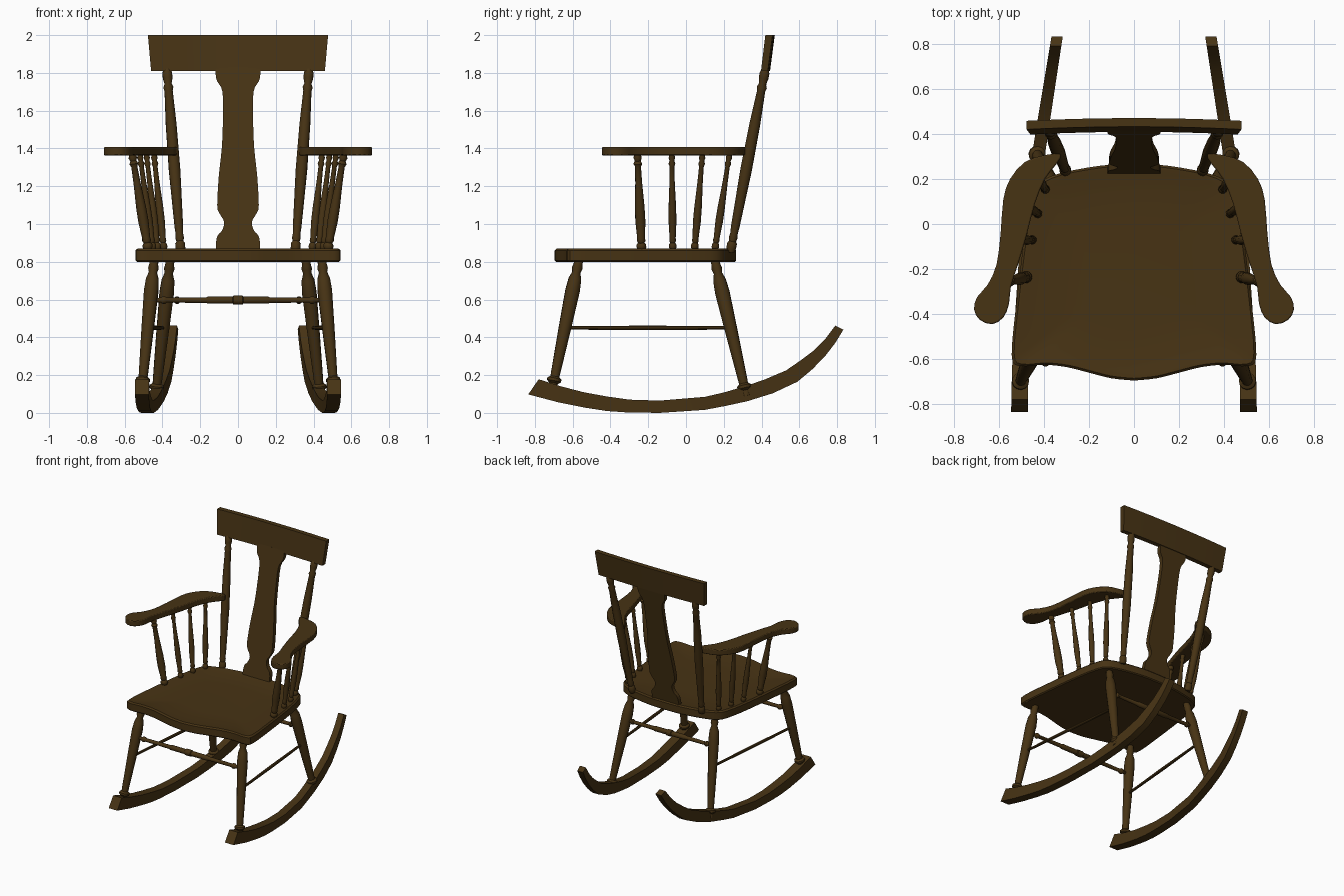
import bpy, bmesh, math
from mathutils import Vector

if "Cube" in bpy.data.objects:
    bpy.data.objects.remove(bpy.data.objects["Cube"])

wood = bpy.data.materials.new("dark brown wood")
wood.diffuse_color = (0.063, 0.033, 0.007, 1)
wood.use_nodes = True
wood.node_tree.nodes["Principled BSDF"].inputs["Base Color"].default_value = wood.diffuse_color


def finish(name, bm, angle=35):
    bmesh.ops.recalc_face_normals(bm, faces=bm.faces)
    me = bpy.data.meshes.new(name)
    bm.to_mesh(me)
    bm.free()
    me.materials.append(wood)
    ob = bpy.data.objects.new(name, me)
    bpy.context.collection.objects.link(ob)
    bpy.ops.object.select_all(action='DESELECT')
    ob.select_set(True)
    bpy.context.view_layer.objects.active = ob
    bpy.ops.object.shade_smooth_by_angle(angle=math.radians(angle))
    return ob


def loft(name, rings, angle=35):
    """Skin closed rings of equal length and cap both ends."""
    bm = bmesh.new()
    vs = [[bm.verts.new(p) for p in r] for r in rings]
    n = len(vs[0])
    for a, b in zip(vs, vs[1:]):
        for i in range(n):
            j = (i + 1) % n
            bm.faces.new((a[i], a[j], b[j], b[i]))
    bm.faces.new(vs[0][::-1])
    bm.faces.new(vs[-1])
    return finish(name, bm, angle)


def turned(name, p0, p1, profile, sides=12):
    """Lathe-turned rod from p0 to p1; profile is (fraction, radius)."""
    p0, p1 = Vector(p0), Vector(p1)
    q = (p1 - p0).to_track_quat('Z', 'Y')
    rings = []
    for t, r in profile:
        c = p0.lerp(p1, t)
        rings.append([c + q @ Vector((r * math.cos(2 * math.pi * k / sides),
                                      r * math.sin(2 * math.pi * k / sides), 0))
                      for k in range(sides)])
    return loft(name, rings, 40)


def smooth(pts, closed=False, steps=3):
    """Catmull-Rom curve through 2D points."""
    n, out = len(pts), []
    for i in range(n if closed else n - 1):
        idx = [i - 1, i, i + 1, i + 2]
        idx = [k % n if closed else min(max(k, 0), n - 1) for k in idx]
        a, b, c, d = [Vector(pts[k]) for k in idx]
        for s in range(steps):
            t = s / steps
            out.append(0.5 * (2 * b + (c - a) * t + (2 * a - 5 * b + 4 * c - d) * t * t
                              + (3 * b - a - 3 * c + d) * t ** 3))
    if not closed:
        out.append(Vector(pts[-1]))
    return out


def interp(x, table):
    for (x0, y0), (x1, y1) in zip(table, table[1:]):
        if x <= x1:
            return y0 + (y1 - y0) * (x - x0) / (x1 - x0)
    return table[-1][1]


# seat: wavy front, rounded rim, shallow dish
half = smooth([(0, -.695), (.1, -.685), (.2, -.66), (.3, -.635), (.4, -.625), (.51, -.63),
               (.543, -.58), (.52, -.33), (.485, -.05), (.455, .1), (.42, .18), (.33, .225),
               (.14, .26), (0, .265)])
outline = half + [Vector((-p.x, p.y)) for p in half[-2:0:-1]]
rings = []
for z, s in ((.80, .985), (.807, 1), (.86, 1), (.87, .98), (.868, .93), (.86, .84), (.856, .5)):
    rings.append([(p.x * s, -.2 + (p.y + .2) * s, z) for p in outline])
loft("seat", rings)

# splat: vase-shaped back board
prof = smooth([(.86, .118), (.93, .112), (.965, .085), (1.01, .073), (1.06, .1), (1.1, .11),
               (1.25, .102), (1.4, .086), (1.55, .08), (1.7, .082), (1.755, .11), (1.79, .118),
               (1.83, .118)])
rings = []
for z, w in prof:
    y = .24 + (z - .87) * .195
    rings.append([(-w, y - .016, z), (w, y - .016, z), (w, y + .016, z), (-w, y + .016, z)])
loft("back_splat", rings)

# crest rail: leaning, slightly bowed board
rings = []
for i in range(13):
    u = i / 6 - 1
    b = .012 * (1 - u * u)
    rings.append([(.46 * u, .397 + b, 1.81), (.46 * u, .433 + b, 1.81),
                  (.477 * u, .458 + b, 2.0), (.477 * u, .420 + b, 2.0)])
loft("crest_rail", rings)

post = [(0, .02), (.02, .026), (.05, .026), (.06, .019), (.08, .023), (.1, .02), (.14, .023),
        (.45, .031), (.7, .029), (.88, .022), (.9, .027), (.92, .019), (.95, .026), (.98, .026), (1, .018)]
leg = [(0, .022), (.04, .024), (.055, .038), (.075, .038), (.09, .024), (.12, .025),
       (.45, .033), (.75, .039), (.84, .034), (.89, .022), (.92, .028), (.95, .024), (1, .022)]
spindle = [(0, .013), (.03, .021), (.06, .021), (.08, .014), (.1, .019), (.13, .017),
           (.3, .022), (.45, .021), (.7, .015), (.87, .013), (.9, .019), (.93, .013), (.96, .018), (1, .014)]
stretcher = [(0, .01), (.06, .013), (.07, .02), (.085, .02), (.095, .013), (.32, .015), (.33, .019),
             (.47, .019), (.475, .024), (.525, .024), (.53, .019),
             (.67, .019), (.68, .015), (.905, .013), (.915, .02), (.93, .02), (.94, .013), (1, .01)]

# rocker side profile: (y, z) along the top edge and the bottom edge
top = [(-.78, .178), (-.66, .14), (-.545, .11), (-.42, .087), (-.3, .07), (-.14, .065), (.1, .085),
       (.2, .108), (.31, .14), (.42, .178), (.53, .225), (.61, .28), (.68, .333), (.74, .395), (.79, .462)]
low = [(-.835, .098), (-.68, .057), (-.53, .027), (-.42, .01), (-.32, .003), (-.14, 0), (.1, .016),
       (.21, .037), (.325, .062), (.46, .104), (.59, .165), (.67, .232), (.74, .305), (.79, .37), (.833, .44)]
plan = [(-.84, .508), (-.6, .505), (0, .47), (.4, .41), (.84, .34)]

# armrest outline seen from above
arm = [(.325, .31), (.40, .305), (.485, .275), (.55, .2), (.58, .11), (.592, -.04), (.61, -.18),
       (.65, -.27), (.697, -.325), (.71, -.38), (.685, -.425), (.63, -.445), (.58, -.415),
       (.555, -.355), (.547, -.28), (.515, -.18), (.475, -.045), (.44, .09), (.395, .2), (.345, .265)]
arm = smooth(arm, True, 2)

for s, side in ((-1, "left"), (1, "right")):
    # rockers
    rings = []
    for t, l in zip(top, low):
        c = [(interp(p[0], plan), .0375 - .0075 * (p[0] + .84)) for p in (t, l)]
        rings.append([(s * (c[0][0] - c[0][1]), *t), (s * (c[0][0] + c[0][1]), *t),
                      (s * (c[1][0] + c[1][1]), *l), (s * (c[1][0] - c[1][1]), *l)])
    loft("rocker_" + side, rings, 20)
    # legs and back posts
    turned("front_leg_" + side, (s * .508, -.707, .13), (s * .443, -.565, .82), leg)
    turned("rear_leg_" + side, (s * .435, .32, .09), (s * .358, .15, .82), leg)
    turned("back_post_" + side, (s * .303, .235, .85), (s * .376, .42, 1.82), post)
    # arm with four spindles
    ob = loft("armrest_" + side, [[(s * p.x, p.y, z) for p in arm] for z in (1.363, 1.408)])
    bev = ob.modifiers.new("rounded edge", 'BEVEL')
    bev.width, bev.segments, bev.limit_method, bev.angle_limit = .006, 2, 'ANGLE', math.radians(50)
    for i, (x0, y0, x1, y1, k) in enumerate(((.475, -.235, .56, -.257, 1.25), (.45, -.07, .52, -.075, .95),
                                             (.425, .045, .485, .087, .95), (.392, .152, .445, .23, .95))):
        turned(f"arm_spindle_{side}_{i + 1}", (s * x0, y0, .86), (s * x1, y1, 1.37),
               [(t, r * k) for t, r in spindle], 10)
    # side stretcher
    turned("side_stretcher_" + side, (s * .477, -.64, .45), (s * .397, .236, .45),
           [(0, .009), (.5, .012), (1, .009)], 8)

# cross stretchers
turned("front_stretcher", (-.465, -.612, .597), (.465, -.612, .597), stretcher)
turned("rear_stretcher", (-.382, .202, .597), (.382, .202, .597), stretcher)
